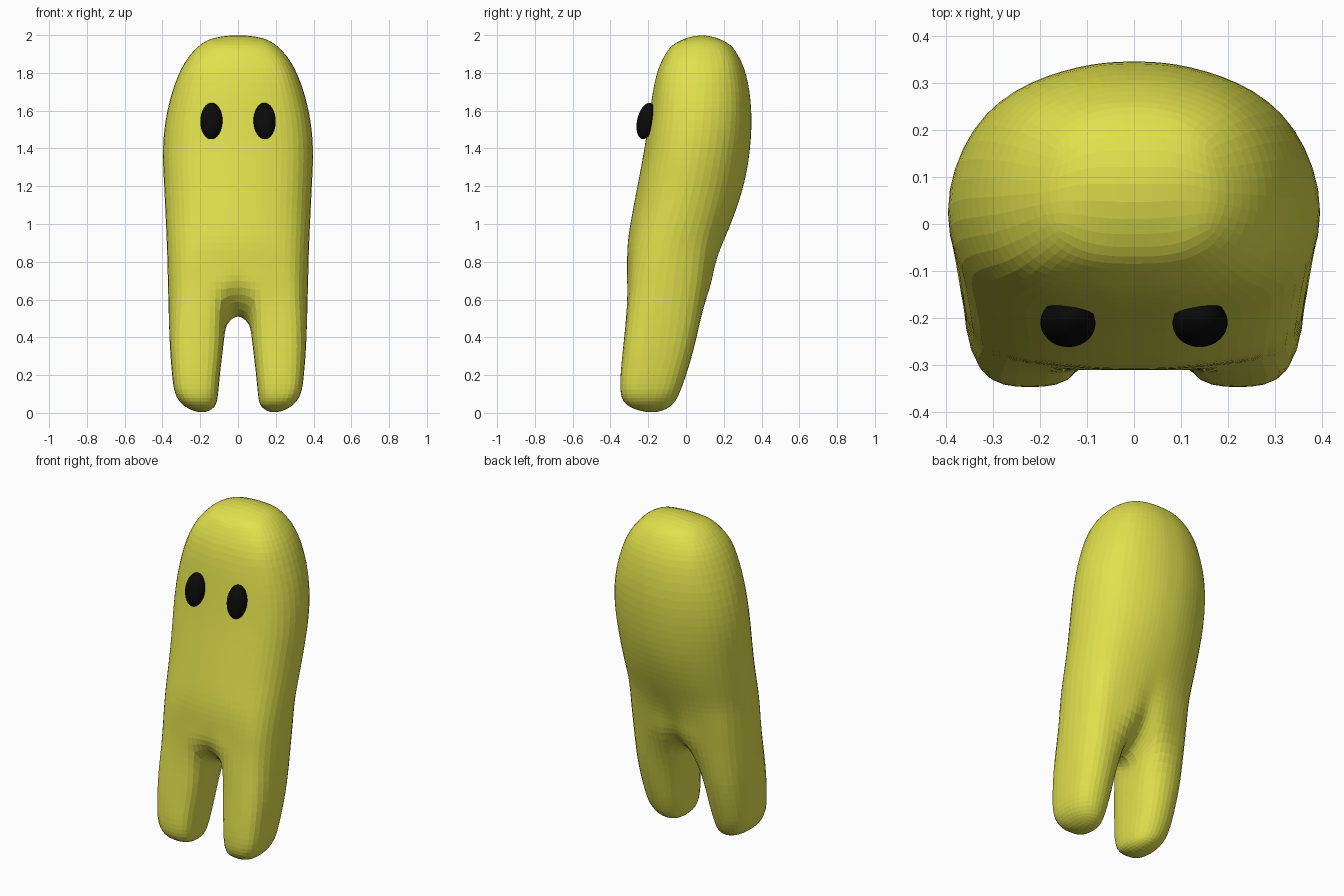
import bpy, bmesh

cube = bpy.data.objects.get("Cube")
if cube:
    bpy.data.objects.remove(cube, do_unlink=True)


def material(name, rgb):
    mat = bpy.data.materials.new(name)
    mat.use_nodes = True
    mat.diffuse_color = (*rgb, 1)
    bsdf = mat.node_tree.nodes["Principled BSDF"]
    bsdf.inputs["Base Color"].default_value = (*rgb, 1)
    bsdf.inputs["Roughness"].default_value = 0.6
    return mat


yellow = material("lime yellow", (0.75, 0.75, 0.075))
black = material("black", (0.003, 0.003, 0.003))


def bulge(t, n):
    """Superellipse height at fraction t of the half width."""
    return max(0, 1 - t ** n) ** (1 / n)


def torso_strip(z, w, front, back, nf, nb):
    """Left half of a torso section, from front centre round to back centre."""
    yc = front + 0.45 * (back - front)
    cols = (0, 0.24, 0.58, 0.87)
    pts = [(t * w, yc + (front - yc) * bulge(t, nf), z) for t in cols]
    pts.append((w, yc, z))
    pts += [(t * w, yc + (back - yc) * bulge(t, nb), z) for t in reversed(cols)]
    return pts


def leg_ring(z, inner, outer, front, back):
    """Section of the left leg, starting at the inner front corner."""
    cx, cy = (inner + outer) / 2, (front + back) / 2
    hx, hy = (outer - inner) / 2, (back - front) / 2
    f, b = 0.82, 0.74
    steps = ((-f, -f), (0, -1), (f, -f), (1, 0), (b, b), (0, 1), (-b, b), (-1, 0))
    return [(cx + i * hx, cy + j * hy, z) for i, j in steps]


# Torso sections: height, half width, front, back, front and back squareness
torso = [torso_strip(*s) for s in (
    (0.62, 0.37, -0.309, 0.112, 3.8, 3.2),
    (0.76, 0.373, -0.31, 0.15, 3.1, 2.8),
    (0.90, 0.377, -0.308, 0.195, 2.6, 2.4),
    (1.05, 0.384, -0.285, 0.255, 2.4, 2.2),
    (1.22, 0.392, -0.253, 0.308, 2.4, 2.1),
    (1.40, 0.397, -0.22, 0.338, 2.4, 2.1),
    (1.60, 0.374, -0.19, 0.345, 2.5, 2.2),
    (1.79, 0.315, -0.156, 0.318, 2.7, 2.3),
    (1.90, 0.248, -0.107, 0.27, 2.7, 2.4),
    (1.96, 0.183, -0.05, 0.215, 2.7, 2.4))]

# Leg sections: height, inner, outer, front, back
legs = [leg_ring(*s) for s in (
    (0.40, 0.074, 0.361, -0.326, 0.057),
    (0.22, 0.095, 0.349, -0.343, 0.006),
    (0.10, 0.107, 0.33, -0.342, -0.038),
    (0.035, 0.125, 0.28, -0.3, -0.085))]

# Groove between the legs on the lowest torso section
low = torso[0]
for i, dy, dz in ((0, 0.035, 0.01), (1, 0.012, -0.02), (7, -0.012, -0.02), (8, -0.035, 0.01)):
    low[i] = (low[i][0], low[i][1] + dy, low[i][2] + dz)
x, y, z = torso[1][8]
torso[1][8] = (x, y - 0.012, z)

quads = []
for a, b in zip(torso, torso[1:]):
    quads += [(a[i], a[i + 1], b[i + 1], b[i]) for i in range(8)]

# Crown of the head
top = torso[-1]
m0, m1, m2 = (0, 0.085, 2.0), (0.05, 0.085, 1.998), (0.115, 0.085, 1.988)
quads += [(top[0], top[1], m1, m0), (top[1], top[2], m2, m1),
          (top[2], top[3], top[4], m2), (top[4], top[5], top[6], m2),
          (m2, top[6], top[7], m1), (m1, top[7], top[8], m0)]

# Arch between the legs
inner, crotch = (0.054, -0.1, 0.463), (0, -0.1, 0.51)
quads += [(low[0], low[1], inner, crotch), (crotch, inner, low[7], low[8])]

# Leg and sole of the foot
rings = [low[1:8] + [inner]] + legs
for a, b in zip(rings, rings[1:]):
    quads += [(a[i], a[(i + 1) % 8], b[(i + 1) % 8], b[i]) for i in range(8)]
sole, foot = (0.19, -0.18, 0.0), rings[-1]
quads += [(foot[i], foot[i + 1], sole, foot[i - 1]) for i in (0, 2, 4, 6)]

# Both halves welded into one cage
bm = bmesh.new()
for side in (1, -1):
    for q in quads:
        bm.faces.new([bm.verts.new((side * p[0], p[1], p[2])) for p in q])
bmesh.ops.remove_doubles(bm, verts=bm.verts, dist=0.0005)
bmesh.ops.recalc_face_normals(bm, faces=bm.faces)
mesh = bpy.data.meshes.new("body")
bm.to_mesh(mesh)
bm.free()
mesh.materials.append(yellow)
body = bpy.data.objects.new("body", mesh)
bpy.context.collection.objects.link(body)
sub = body.modifiers.new("rounding", "SUBSURF")
sub.levels = sub.render_levels = 2

# Push the cage outward until the rounded skin passes through the sections
targets = [v.co.copy() for v in mesh.vertices]
for _ in range(4):
    mesh.update()
    body.update_tag()
    bpy.context.view_layer.update()
    skin = body.evaluated_get(bpy.context.evaluated_depsgraph_get()).data
    gaps = [t - skin.vertices[i].co for i, t in enumerate(targets)]
    for v, gap in zip(mesh.vertices, gaps):
        v.co += gap * 0.8
mesh.update()

# Eyes
for name, side in (("left_eye", 1), ("right_eye", -1)):
    bpy.ops.mesh.primitive_uv_sphere_add(
        segments=32, ring_count=16, location=(side * 0.141, -0.211, 1.545),
        rotation=(-0.22, 0, side * 0.08))
    eye = bpy.context.object
    eye.name = name
    eye.scale = (0.059, 0.048, 0.098)
    eye.data.materials.append(black)
    bpy.ops.object.shade_smooth()
